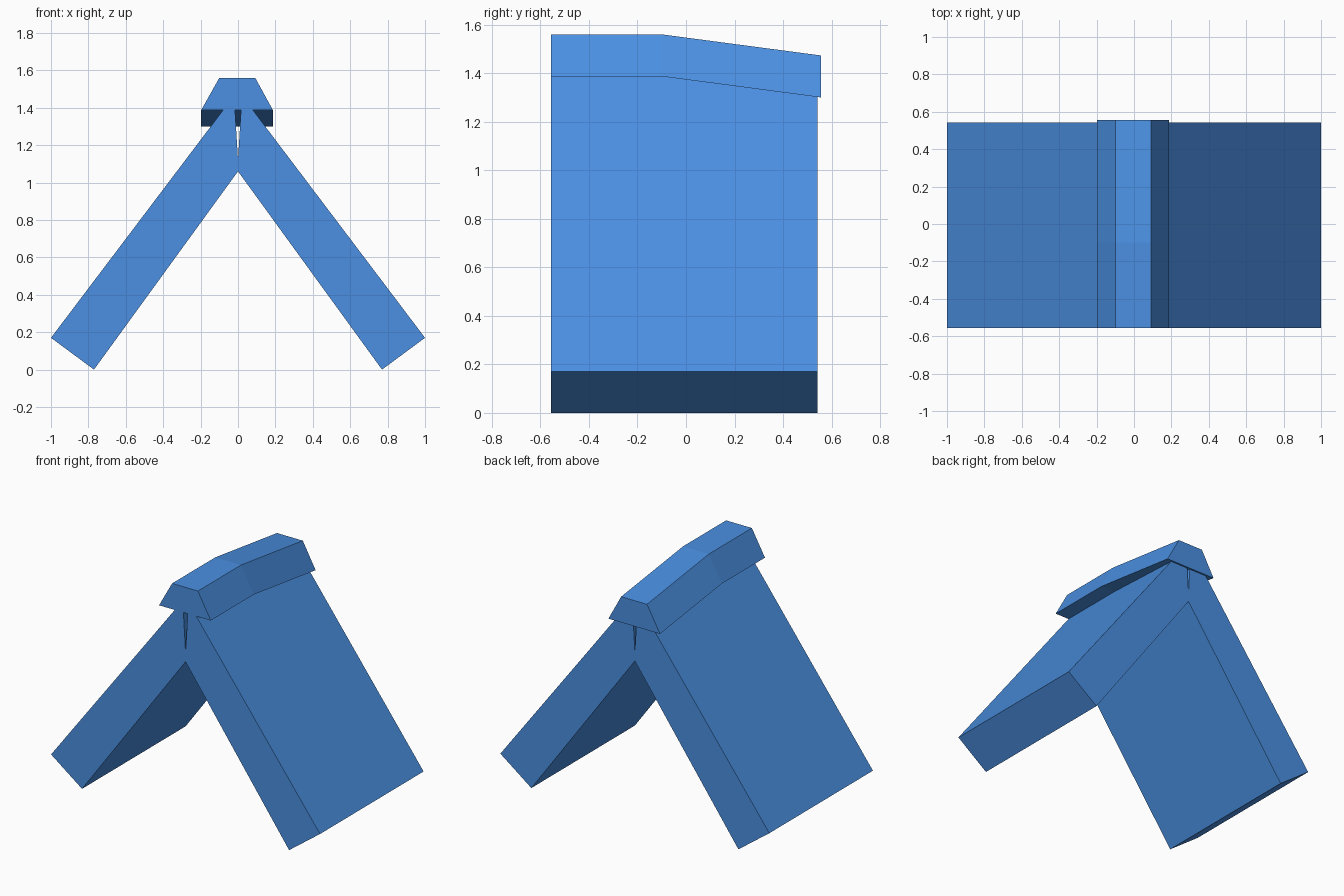
import bpy
import bmesh

default = bpy.data.objects.get("Cube")
if default:
    bpy.data.objects.remove(default, do_unlink=True)

blue = bpy.data.materials.new("roof_blue")
blue.use_nodes = True
colour = (0.069, 0.279, 0.76, 1)
blue.diffuse_color = colour
blue.node_tree.nodes["Principled BSDF"].inputs["Base Color"].default_value = colour


def loft(name, profile, stations):
    """Sweep an x/z profile along (y, z offset) stations and close both ends."""
    bm = bmesh.new()
    rings = [[bm.verts.new((x, y, z + dz)) for x, z in profile]
             for y, dz in stations]
    bm.faces.new(rings[0])
    bm.faces.new(rings[-1][::-1])
    n = len(profile)
    for a, b in zip(rings, rings[1:]):
        for i in range(n):
            j = (i + 1) % n
            bm.faces.new((a[i], a[j], b[j], b[i]))
    bmesh.ops.recalc_face_normals(bm, faces=bm.faces[:])
    mesh = bpy.data.meshes.new(name)
    bm.to_mesh(mesh)
    bm.free()
    mesh.materials.append(blue)
    obj = bpy.data.objects.new(name, mesh)
    bpy.context.collection.objects.link(obj)
    return obj


# Two sloping slabs, joined below a narrow slot at the ridge
slope = [(0.018, 1.42), (0.055, 1.42), (1.0, 0.17), (0.77, 0)]
mirrored = [(-x, z) for x, z in reversed(slope)]
roof_profile = [(0, 1.12)] + slope + [(0, 1.06)] + mirrored
loft("roof_slabs", roof_profile, [(-0.557, 0), (0.543, 0)])

# Ridge cap, level at the front and dipping toward the back
cap_profile = [(-0.197, 1.387), (0.187, 1.387), (0.092, 1.56), (-0.1, 1.56)]
loft("ridge_cap", cap_profile, [(-0.557, 0), (-0.1, 0), (0.557, -0.087)])
